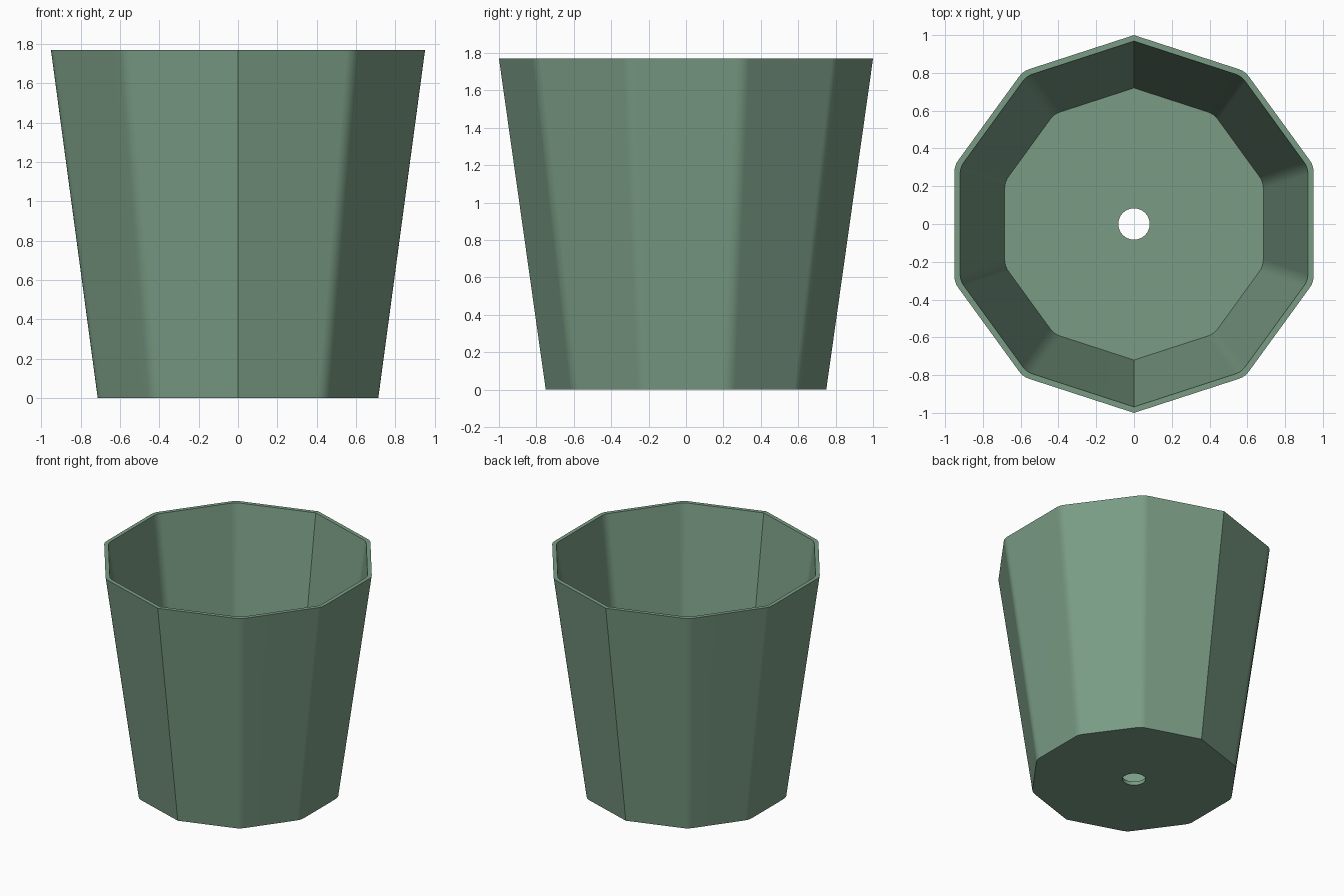
import bpy, bmesh, math
from mathutils import Vector

cube = bpy.data.objects.get("Cube")
if cube:
    bpy.data.objects.remove(cube, do_unlink=True)

HEIGHT, FLOOR = 1.77, 0.03
SIDES, HOLE_RADIUS = 10, 0.083
FILLET, STEPS = 0.035, 4

# Sage green glaze
green = bpy.data.materials.new("sage_green")
green.use_nodes = True
colour = (0.195, 0.335, 0.235, 1)
green.diffuse_color = colour
shader = next(n for n in green.node_tree.nodes if n.type == 'BSDF_PRINCIPLED')
shader.inputs["Base Color"].default_value = colour


def pot_outline(radius):
    """Ten-sided outline: sharp front and back corners, the others rounded."""
    corners = [Vector((radius * math.sin(math.tau * i / SIDES),
                       radius * math.cos(math.tau * i / SIDES))) for i in range(SIDES)]
    points = []
    for i, corner in enumerate(corners):
        if i % (SIDES // 2) == 0:
            points.append(corner)
            continue
        start = corner + (corners[i - 1] - corner).normalized() * FILLET
        end = corner + (corners[(i + 1) % SIDES] - corner).normalized() * FILLET
        for s in range(STEPS + 1):
            t = s / STEPS
            points.append(start * (1 - t) ** 2 + corner * 2 * t * (1 - t) + end * t ** 2)
    return points


def hole_outline(count=32):
    return [Vector((HOLE_RADIUS * math.sin(math.tau * i / count),
                    HOLE_RADIUS * math.cos(math.tau * i / count))) for i in range(count)]


bm = bmesh.new()


def add_ring(points, z):
    return [bm.verts.new((p.x, p.y, z)) for p in points]


def skin(a, b):
    for i in range(len(a)):
        j = (i + 1) % len(a)
        bm.faces.new((a[i], a[j], b[j], b[i]))


def fill_floor(outer, inner):
    edges = []
    for ring in (outer, inner):
        for i, v in enumerate(ring):
            w = ring[(i + 1) % len(ring)]
            edges.append(bm.edges.get((v, w)) or bm.edges.new((v, w)))
    bmesh.ops.triangle_fill(bm, edges=edges, use_beauty=True, use_dissolve=False)


# Outer wall, rim and inner wall
outer_bottom = add_ring(pot_outline(0.75), 0)
outer_top = add_ring(pot_outline(1.0), HEIGHT)
inner_top = add_ring(pot_outline(0.968), HEIGHT)
inner_bottom = add_ring(pot_outline(0.72), FLOOR)
skin(outer_bottom, outer_top)
skin(outer_top, inner_top)
skin(inner_top, inner_bottom)

# Floor with the drain hole
hole_bottom = add_ring(hole_outline(), 0)
hole_top = add_ring(hole_outline(), FLOOR)
skin(hole_bottom, hole_top)
fill_floor(outer_bottom, hole_bottom)
fill_floor(inner_bottom, hole_top)
bmesh.ops.recalc_face_normals(bm, faces=bm.faces[:])

mesh = bpy.data.meshes.new("plant_pot")
bm.to_mesh(mesh)
bm.free()
mesh.materials.append(green)
pot = bpy.data.objects.new("plant_pot", mesh)
bpy.context.collection.objects.link(pot)

# Soft rounded corners, crisp rim and front and back ridges
bpy.ops.object.select_all(action='DESELECT')
pot.select_set(True)
bpy.context.view_layer.objects.active = pot
bpy.ops.object.shade_smooth_by_angle(angle=math.radians(30))
weighted = pot.modifiers.new("flat_panels", 'WEIGHTED_NORMAL')
weighted.keep_sharp = True
